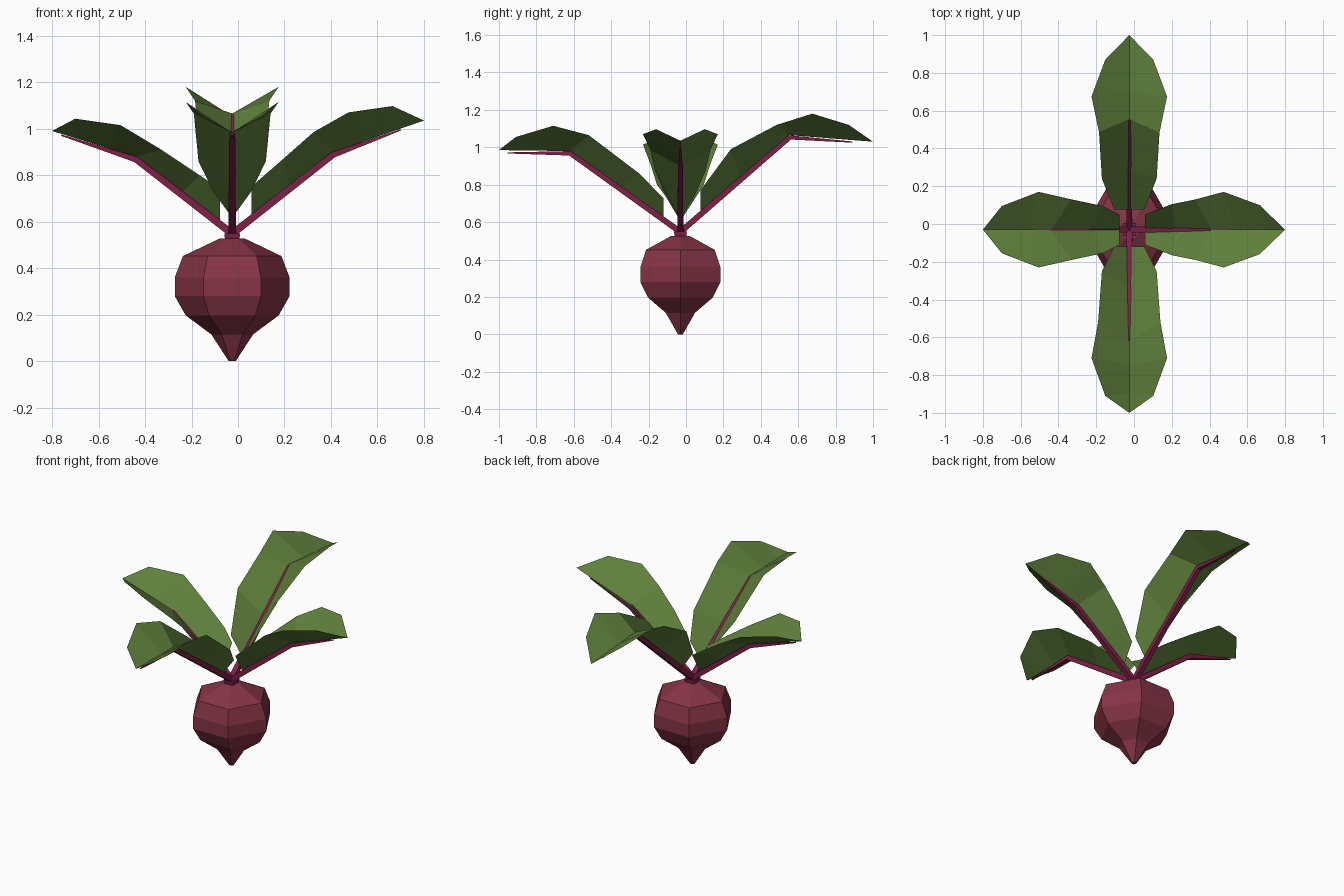
import bpy, bmesh, math
from mathutils import Vector

if "Cube" in bpy.data.objects:
    bpy.data.objects.remove(bpy.data.objects["Cube"])

CX, CY = -0.025, -0.03  # root axis


def material(name, rgb):
    m = bpy.data.materials.new(name)
    m.diffuse_color = (*rgb, 1)
    m.use_nodes = True
    m.node_tree.nodes["Principled BSDF"].inputs["Base Color"].default_value = m.diffuse_color
    return m


beet = material("beet red", (0.238, 0.034, 0.061))
rib = material("stem magenta", (0.215, 0.014, 0.065))
green = material("leaf green", (0.115, 0.216, 0.045))


def make(name, verts, faces, mat):
    me = bpy.data.meshes.new(name)
    me.from_pydata([tuple(v) for v in verts], [], faces)
    bm = bmesh.new()
    bm.from_mesh(me)
    bmesh.ops.recalc_face_normals(bm, faces=bm.faces)
    bm.to_mesh(me)
    bm.free()
    me.materials.append(mat)
    ob = bpy.data.objects.new(name, me)
    bpy.context.collection.objects.link(ob)
    return ob


def loft(name, rings, mat):
    """Skin equal-sized rings of points and cap both ends."""
    n = len(rings[0])
    verts = [p for r in rings for p in r]
    faces = [(i * n + k, i * n + (k + 1) % n, (i + 1) * n + (k + 1) % n, (i + 1) * n + k)
             for i in range(len(rings) - 1) for k in range(n)]
    faces += [tuple(range(n)), tuple(range(len(verts) - n, len(verts)))]
    return make(name, verts, faces, mat)


# Six-sided root, (radius, height) profile
profile = [(0.015, 0), (0.09, 0.115), (0.2, 0.197), (0.247, 0.28),
           (0.247, 0.36), (0.212, 0.452), (0.055, 0.527)]
loft("beet_root", [[(CX + r * math.cos(k * math.pi / 3), CY + r * math.sin(k * math.pi / 3), z)
                    for k in range(6)] for r, z in profile], beet)

# Small crown where the stems meet
loft("crown", [[(CX + a * s, CY + b * s, z) for a, b in ((-1, -1), (1, -1), (1, 1), (-1, 1))]
               for s, z in ((0.03, 0.515), (0.034, 0.55))], rib)


def leaf(name, d, base, bend, tip, stem_end, edge):
    """d: outward direction; points are (distance from origin, z); edge adds half width."""
    d = Vector(d)
    side = Vector((-d.y, d.x, 0))
    axis = Vector((CX * abs(d.y), CY * abs(d.x), 0))

    def P(u, z, w=0):
        return axis + d * u + side * w + Vector((0, 0, z))

    # Folded blade: centre fold plus raised left and right edges
    b0, b1, b2 = P(*base), P(*bend), P(*tip)
    fold = [b0, b0.lerp(b1, 0.45), b1, b1.lerp(b2, 0.33), b1.lerp(b2, 0.72)]
    verts, faces = [], []
    for c, (u, z, w) in zip(fold, edge):
        verts += [P(u, z, w), c, P(u, z, -w)]
    verts.append(b2)
    for i in range(0, 12, 3):
        faces += [(i, i + 1, i + 4, i + 3), (i + 1, i + 2, i + 5, i + 4)]
    faces += [(12, 13, 15), (13, 14, 15)]
    make(name + "_blade", verts, faces, green)

    # Tapered square stem running under the fold
    u0 = (Vector((CX, CY, 0)) - axis).dot(d)
    path = [(u0, 0.548, 0.016), (bend[0], bend[1] - 0.012, 0.013),
            (stem_end[0], stem_end[1], 0.003)]
    rings = []
    for i, (u, z, r) in enumerate(path):
        a, b = path[max(i - 1, 0)], path[min(i + 1, 2)]
        t = (d * (b[0] - a[0]) + Vector((0, 0, b[1] - a[1]))).normalized()
        up = side.cross(t)
        if up.z < 0:
            up = -up
        rings.append([P(u, z) + side * r * p + up * r * q
                      for p, q in ((-1, -1), (1, -1), (1, 1), (-1, 1))])
    loft(name + "_stem", rings, rib)


leaf("right_leaf", (1, 0, 0), (0.057, 0.615), (0.41, 0.9), (0.8, 1.035), (0.7, 0.995),
     [(0.057, 0.75, 0.08), (0.2, 0.875, 0.135), (0.325, 0.985, 0.16),
      (0.475, 1.07, 0.2), (0.665, 1.097, 0.13)])
leaf("left_leaf", (-1, 0, 0), (0.077, 0.605), (0.44, 0.88), (0.8, 0.99), (0.76, 0.972),
     [(0.077, 0.74, 0.08), (0.165, 0.8, 0.125), (0.33, 0.91, 0.16),
      (0.505, 1.015, 0.2), (0.7, 1.043, 0.125)])
leaf("back_leaf", (0, 1, 0), (0.077, 0.65), (0.555, 1.065), (1.0, 1.03), (0.89, 1.028),
     [(0.077, 0.77, 0.08), (0.24, 0.99, 0.145), (0.485, 1.12, 0.16),
      (0.675, 1.18, 0.2), (0.87, 1.12, 0.127)])
leaf("front_leaf", (0, -1, 0), (0.12, 0.617), (0.62, 0.98), (1.0, 0.985), (0.955, 0.97),
     [(0.12, 0.727, 0.08), (0.25, 0.86, 0.145), (0.52, 1.065, 0.165),
      (0.71, 1.115, 0.2), (0.91, 1.055, 0.127)])
